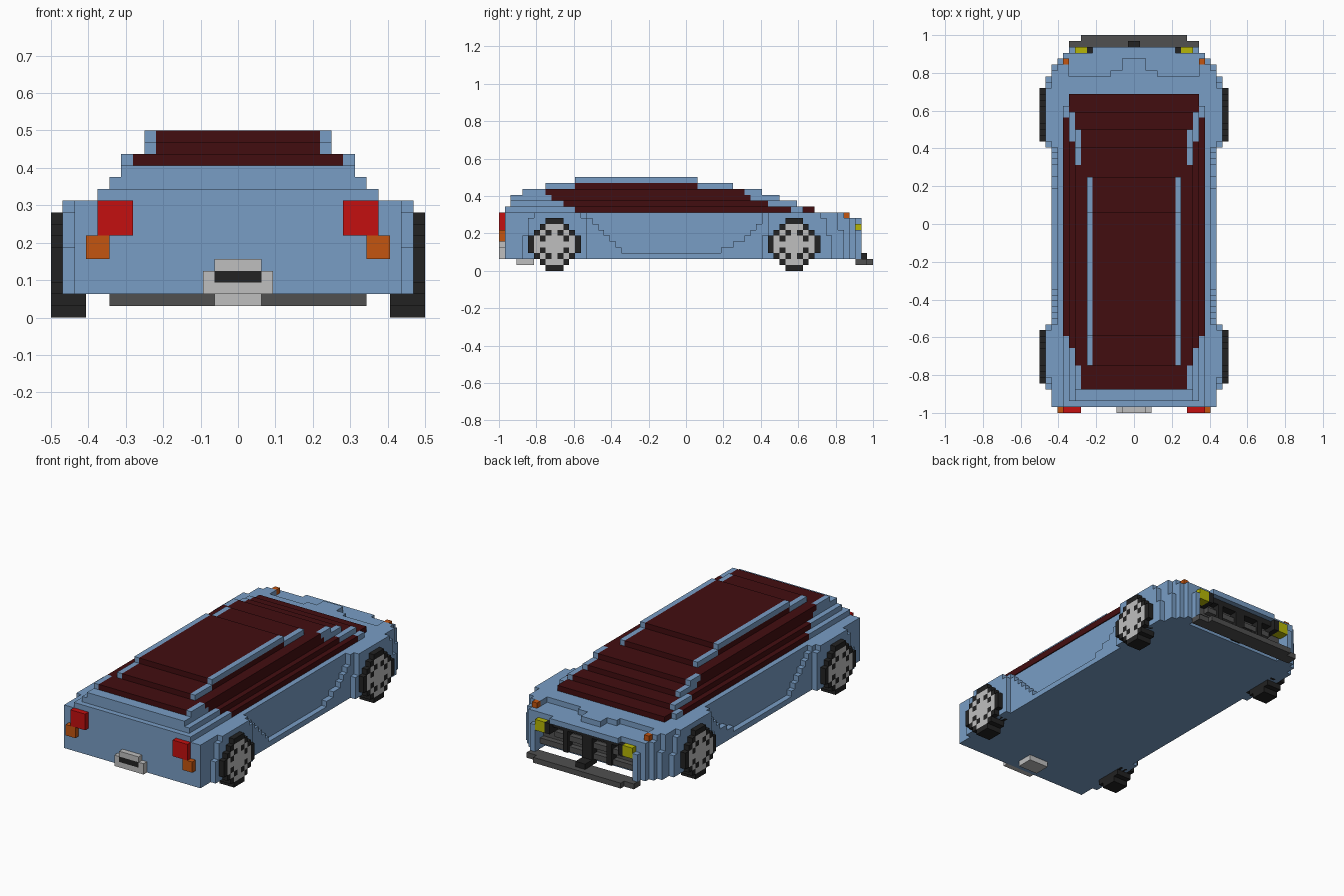
import bpy, bmesh
from mathutils import Matrix, Vector

if "Cube" in bpy.data.objects:
    bpy.data.objects.remove(bpy.data.objects["Cube"])

U = 1 / 32  # block size: all coordinates below are in blocks


def material(name, r, g, b):
    m = bpy.data.materials.new(name)
    m.use_nodes = True
    m.diffuse_color = (r, g, b, 1)
    bsdf = m.node_tree.nodes["Principled BSDF"]
    bsdf.inputs["Base Color"].default_value = (r, g, b, 1)
    bsdf.inputs["Roughness"].default_value = 0.8
    return m


BLUE = material("body blue", 0.19, 0.34, 0.56)
GLASS = material("dark red glass", 0.055, 0.004, 0.005)
RED = material("tail red", 0.55, 0.005, 0.005)
ORANGE = material("indicator orange", 0.55, 0.09, 0.005)
YELLOW = material("lamp yellow", 0.47, 0.47, 0.002)
SILVER = material("light grey", 0.52, 0.52, 0.52)
GREY = material("dark grey", 0.08, 0.08, 0.08)
BLACK = material("tyre black", 0.016, 0.016, 0.016)


def finish(name, bm, mats):
    bmesh.ops.recalc_face_normals(bm, faces=bm.faces)
    me = bpy.data.meshes.new(name)
    bm.to_mesh(me)
    bm.free()
    for m in mats:
        me.materials.append(m)
    ob = bpy.data.objects.new(name, me)
    bpy.context.collection.objects.link(ob)
    return ob


def blocks(name, mat, boxes, mirror=False):
    """One object from (x0, x1, y0, y1, z0, z1) boxes, optionally mirrored in x."""
    bm = bmesh.new()
    if mirror:
        boxes = boxes + [(-b[1], -b[0], *b[2:]) for b in boxes]
    for x0, x1, y0, y1, z0, z1 in boxes:
        centre = Vector((x0 + x1, y0 + y1, z0 + z1)) * U / 2
        size = (U * (x1 - x0), U * (y1 - y0), U * (z1 - z0), 1)
        bmesh.ops.create_cube(bm, size=1, matrix=Matrix.Translation(centre) @ Matrix.Diagonal(size))
    return finish(name, bm, [mat])


# Main hull, hood step and nose lip
blocks("hull", BLUE, [
    (-13, 13, -31, 27, 2, 9), (-13, 13, -31, 25, 9, 10),
    (-4, 4, 25, 26, 9, 10), (-2, 2, 26, 28, 9, 10),
    (-10, 10, 27, 29, 8, 9), (-7, 7, 29, 30, 8, 9)])
blocks("nose_corners", BLUE, [
    (11, 13, 25, 27, 9, 10), (10, 13, 27, 28, 2, 9),
    (10, 12, 28, 29, 2, 9), (10, 11, 29, 30, 2, 7)], True)

# Stepped side flares around the recessed doors, with a sill below
REAR_END = (-11, -12, -13, -14, -15, -16, -17)
FRONT_START = (6, 8, 10, 11, 12, 13, 13)
flare = [(13, 14, -31, 27, 2, 3)]
for i, (r, f) in enumerate(zip(REAR_END, FRONT_START)):
    flare += [(13, 14, -31, r, 3 + i, 4 + i), (13, 14, f, 27 if i < 4 else 26, 3 + i, 4 + i)]
blocks("side_flares", BLUE, flare, True)
blocks("wheel_arches", BLUE, [
    (14, 15, -28, -17, 2, 6), (14, 15, 13, 25, 2, 6),
    (14, 15, -27, -17, 6, 9), (14, 15, 14, 24, 6, 9),
    (14, 15, -26, -18, 9, 10), (14, 15, 14, 23, 9, 10)], True)

# Cabin layers: z, half width, y range, blue tail cap end, side window y range, pillar end
LAYERS = [
    (10, 12, -31, 22, -27, -19, 18, 20),
    (11, 11, -30, 19, -27, -21, 14, 19),
    (12, 10, -30, 16, -28, -23, 11, 16),
    (13, 10, -28, 13, -28, -24, 10, 13),
    (14, 8, -24, 8, -24, -19, 2, 8),
    (15, 8, -19, 2, -19, -19, -19, 2)]
glass, windows, rails, caps = [], [], [], []
for z, w, y0, y1, cap, g0, g1, p1 in LAYERS:
    glass.append((1 - w, w - 1, cap, y1, z, z + 1))
    if cap > y0:
        caps.append((-w, w, y0, cap, z, z + 1))
    if g1 > g0:
        windows.append((w - 1, w, g0, g1, z, z + 1))
    for a, b in ((cap, g0), (g1, p1)):
        if b > a:
            rails.append((w - 1, w, a, b, z, z + 1))
blocks("roof_and_windscreen_glass", GLASS, glass)
blocks("side_windows", GLASS, windows, True)
blocks("roof_rails", BLUE, rails, True)
blocks("tail_deck", BLUE, caps)

# Lamps
blocks("tail_lamps", RED, [(9, 12, -32, -31, 7, 10)], True)
blocks("tail_indicators", ORANGE, [(11, 13, -32, -31, 5, 7)], True)
blocks("nose_indicators", ORANGE, [(11, 12, 27, 28, 9, 10)], True)
blocks("headlamps", YELLOW, [(8, 10, 28, 30, 6, 8)], True)

# Open grille
blocks("grille", GREY, [
    (-10, 10, 27, 27.5, 3, 8), (-10, 10, 27.5, 28.5, 3, 4), (-7, 7, 27.5, 28.5, 5, 6)])
blocks("grille_posts", BLACK, [(7, 8, 27.5, 30, 6, 8), (4, 5, 27.5, 29, 3, 7)], True)
blocks("grille_centre", BLACK, [
    (-1, 1, 27.5, 29, 3, 7), (-7, 7, 27.5, 29, 7, 8), (-1, 1, 27.5, 31, 2, 3)])
blocks("bumper", GREY, [(-11, 11, 29, 31, 1, 2), (-9, 9, 31, 32, 1, 2)])

# Number plate holder and exhaust at the tail
blocks("plate_holder", SILVER, [
    (-2, 2, -32, -31, 4, 5), (-3, -2, -32, -31, 2, 4),
    (2, 3, -32, -31, 2, 4), (-2, 2, -32, -31, 2, 3)])
blocks("plate", BLACK, [(-2, 2, -32, -31, 3, 4)])
blocks("exhaust", SILVER, [(-2, 2, -29, -26, 1, 2)])


# Wheels: a round patch of squares, coloured by distance, extruded to the outer side
def wheel(name, side, yc):
    bm = bmesh.new()
    x_in, x_out = side * 13 * U, side * 16 * U
    for j in range(-4, 5):
        for k in range(-4, 5):
            d = j * j + k * k
            if d > 17:
                continue
            corners = [(-.5, -.5), (.5, -.5), (.5, .5), (-.5, .5)]
            f = bm.faces.new([bm.verts.new((x_out, (yc + j + a) * U, (4.5 + k + b) * U))
                              for a, b in corners])
            f.material_index = 1 if d <= 10 and d != 5 else 0
    bmesh.ops.remove_doubles(bm, verts=bm.verts, dist=1e-5)
    outer = bm.faces[:]
    made = bmesh.ops.extrude_face_region(bm, geom=outer, use_keep_orig=True)["geom"]
    for e in made:
        if isinstance(e, bmesh.types.BMVert):
            e.co.x = x_in
    keep = set(outer)
    for f in bm.faces:
        if f not in keep:
            f.material_index = 0
    finish(name, bm, [BLACK, SILVER])


for end, yc in (("tail", -22.5), ("nose", 18.5)):
    for label, side in (("left", 1), ("right", -1)):
        wheel(f"{end}_wheel_{label}", side, yc)
